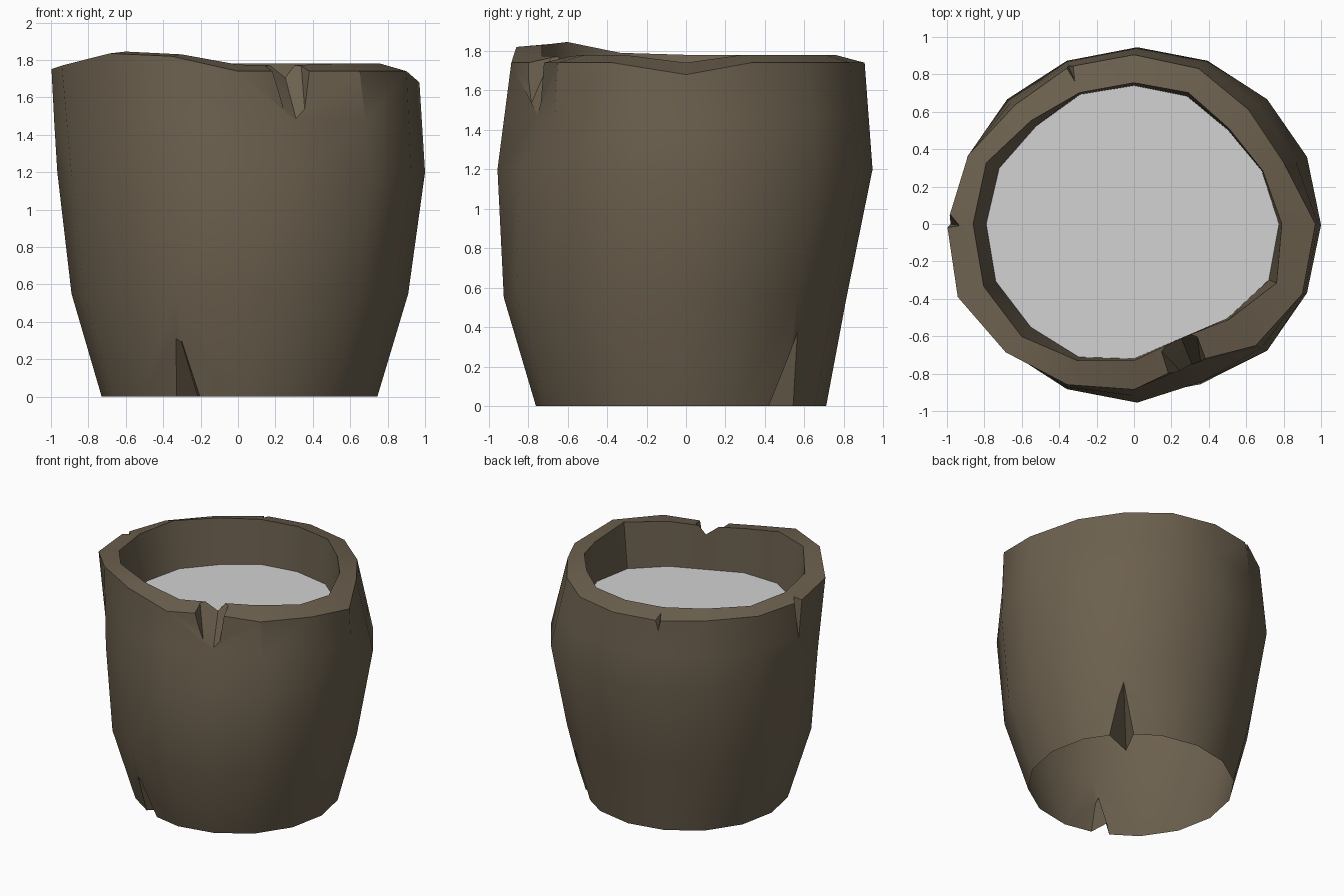
import bpy, bmesh, math
from mathutils import Vector

if "Cube" in bpy.data.objects:
    bpy.data.objects.remove(bpy.data.objects["Cube"])

SIDES = 16
FILL = 1.43  # height of the contents


def material(name, rgb):
    m = bpy.data.materials.new(name)
    m.diffuse_color = (*rgb, 1)
    m.use_nodes = True
    m.node_tree.nodes["Principled BSDF"].inputs["Base Color"].default_value = m.diffuse_color
    return m


def make_object(name, bm, mat=None):
    bmesh.ops.recalc_face_normals(bm, faces=bm.faces[:])
    me = bpy.data.meshes.new(name)
    bm.to_mesh(me)
    bm.free()
    ob = bpy.data.objects.new(name, me)
    bpy.context.collection.objects.link(ob)
    if mat:
        me.materials.append(mat)
    return ob


def ring(radii, heights):
    pts = []
    for i in range(SIDES):
        a = math.tau * i / SIDES
        pts.append(Vector((radii[i] * math.cos(a), radii[i] * math.sin(a), heights[i])))
    return pts


def oval(cx, cy, rx, ry, z):
    return [Vector((cx + rx * math.cos(math.tau * i / SIDES),
                    cy + ry * math.sin(math.tau * i / SIDES), z)) for i in range(SIDES)]


def loft(rings):
    bm = bmesh.new()
    loops = [[bm.verts.new(p) for p in r] for r in rings]
    for lo, hi in zip(loops, loops[1:]):
        for i in range(SIDES):
            j = (i + 1) % SIDES
            bm.faces.new((lo[i], lo[j], hi[j], hi[i]))
    bm.faces.new(loops[0][::-1])
    bm.faces.new(loops[-1])
    return bm


def cut(target, degrees, pts):
    """Cut a convex chip; points are (outward, sideways, height) at an angle."""
    a = math.radians(degrees)
    out, side = Vector((math.cos(a), math.sin(a), 0)), Vector((-math.sin(a), math.cos(a), 0))
    bm = bmesh.new()
    for r, t, z in pts:
        bm.verts.new(out * r + side * t + Vector((0, 0, z)))
    bmesh.ops.convex_hull(bm, input=bm.verts[:])
    cutter = make_object("chip_cutter", bm)
    cutter.hide_render = True
    mod = target.modifiers.new("chip", 'BOOLEAN')
    mod.operation, mod.solver, mod.object = 'DIFFERENCE', 'EXACT', cutter
    bpy.context.view_layer.objects.active = target
    bpy.ops.object.modifier_apply(modifier=mod.name)
    bpy.data.objects.remove(cutter)


brown = material("weathered_brown", (0.150, 0.118, 0.077))
grey = material("pale_grey", (0.645, 0.645, 0.645))

# uneven rim, listed counter-clockwise from the right side
rim_out = [.97, .865, .865, .9, .905, .91, .9, .96, 1.0, 1.02, .97, .93, .885, .80, .92, .975]
rim_in = [.79, .745, .72, .76, .755, .76, .78, .855, .86, .87, .85, .79, .73, .66, .72, .825]
pool = [.775, .74, .71, .74, .74, .75, .74, .78, .79, .80, .78, .77, .72, .66, .71, .78]
z_out = [1.68] + [1.74] * 7 + [1.75, 1.77, 1.835, 1.82, 1.74, 1.74, 1.74, 1.74]
z_in = [1.74] + [1.78] * 8 + [1.79, 1.845, 1.83, 1.775, 1.77, 1.78, 1.78]

# outer wall rings; the wall is dented below the front notch
belly = oval(.017, -.005, .983, .95, 1.2)
belly[13] = Vector((.36, -.845, 1.2))
rim = ring(rim_out, z_out)
shoulder = [a.lerp(b, .5) for a, b in zip(belly, rim)]
shoulder[13] = Vector((.31, -.75, 1.47))

# cup body: foot, bulging wall, rim, inner wall
cup = make_object("cup", loft([
    oval(.008, -.025, .737, .735, 0),
    oval(.01, -.055, .9, .868, .55),
    belly, shoulder, rim,
    ring(rim_in, z_in),
    ring(pool, [FILL] * SIDES),
]), brown)

# deep notch through the front of the rim
cut(cup, -67.5, [(1.0, 0, 1.21), (.5, 0, 1.94),
                 (1.0, -.28, 2.1), (1.0, .13, 2.1), (.5, -.2, 2.1), (.5, .13, 2.1)])
# long chip at the left of the rim
cut(cup, 180, [(.99, 0, 1.38), (.925, .01, 1.82), (1.1, -.21, 1.82), (1.1, .04, 1.82)])
# small nick at the back of the rim
cut(cup, 112.5, [(.94, 0, 1.64), (.80, 0, 1.79), (1.0, -.09, 1.82), (1.0, .05, 1.82)])
# chips in the foot, front and back right
cut(cup, -111, [(.84, -.02, .35), (.58, 0, -.02), (.86, -.13, -.03), (.86, .13, -.03)])
cut(cup, 43, [(.88, .03, .47), (.46, 0, -.02), (.86, -.16, -.03), (.86, .15, -.03)])

# open the underside and the bottom of the hollow
bm = bmesh.new()
bm.from_mesh(cup.data)
flat = [f for f in bm.faces if abs(f.normal.z) > .99
        and all(min(abs(v.co.z), abs(v.co.z - FILL)) < .002 for v in f.verts)]
bmesh.ops.delete(bm, geom=flat, context='FACES')
bm.to_mesh(cup.data)
bm.free()

# flat surface of the contents
bm = bmesh.new()
bm.faces.new([bm.verts.new(p) for p in ring(pool, [FILL] * SIDES)])
contents = make_object("contents_surface", bm, grey)
if contents.data.polygons[0].normal.z < 0:
    contents.data.flip_normals()

# smooth wall, crisp rim and chips
bpy.ops.object.select_all(action='DESELECT')
cup.select_set(True)
bpy.context.view_layer.objects.active = cup
bpy.ops.object.shade_smooth_by_angle(angle=math.radians(35))
